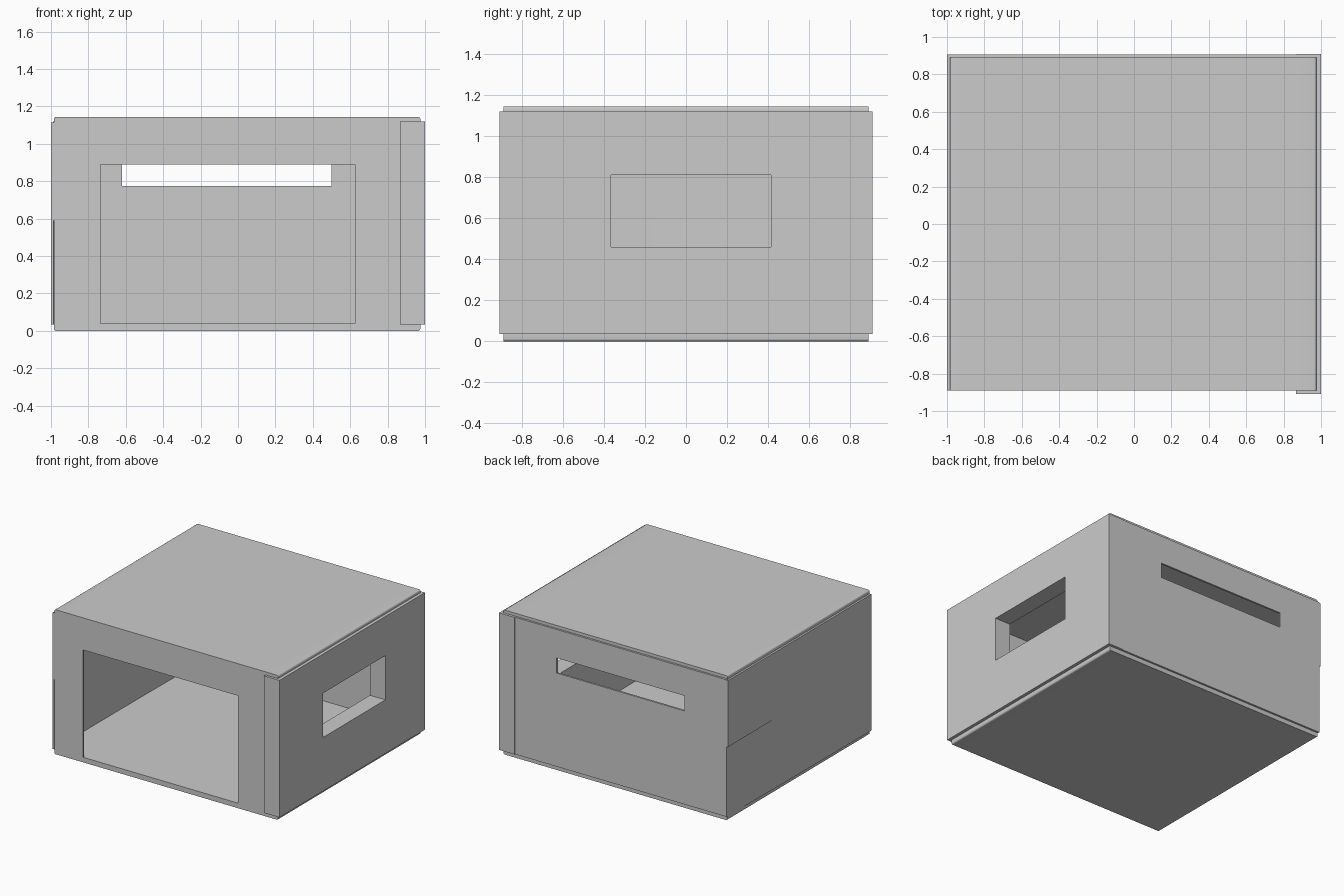
import bpy, bmesh
from mathutils import Vector

if "Cube" in bpy.data.objects:
    bpy.data.objects.remove(bpy.data.objects["Cube"])


def finish(bm, name, smooth=False):
    bmesh.ops.recalc_face_normals(bm, faces=bm.faces)
    me = bpy.data.meshes.new(name)
    bm.to_mesh(me)
    bm.free()
    ob = bpy.data.objects.new(name, me)
    bpy.context.collection.objects.link(ob)
    if smooth:
        for p in me.polygons:
            p.use_smooth = True
    return ob


def extrude(bm, vec):
    ret = bmesh.ops.extrude_face_region(bm, geom=bm.faces[:])
    moved = [v for v in ret["geom"] if isinstance(v, bmesh.types.BMVert)]
    bmesh.ops.translate(bm, verts=moved, vec=vec)


def box(name, x, y, z):
    bm = bmesh.new()
    bmesh.ops.create_cube(bm, size=1)
    for v in bm.verts:
        v.co = Vector([r[0] if c < 0 else r[1] for c, r in zip(v.co, (x, y, z))])
    return finish(bm, name)


def window_wall(name, axis, depth, us, zs):
    """Wall with a rectangular hole; us and zs hold outer, hole, hole, outer."""
    bm = bmesh.new()

    def point(u, z):
        return (depth[0], u, z) if axis == "x" else (u, depth[0], z)

    g = [[bm.verts.new(point(u, z)) for z in zs] for u in us]
    for i in range(3):
        for j in range(3):
            if (i, j) != (1, 1):
                bm.faces.new((g[i][j], g[i + 1][j], g[i + 1][j + 1], g[i][j + 1]))
    d = depth[1] - depth[0]
    extrude(bm, (d, 0, 0) if axis == "x" else (0, d, 0))
    return finish(bm, name)


# Walls with the doorway, the rear slot and the side window
window_wall("front_wall", "y", (-0.89, -0.875),
            (-0.985, -0.735, 0.625, 0.865), (0.034, 0.04, 0.89, 1.115))
window_wall("back_wall", "y", (0.89, 0.905),
            (-0.99, -0.62, 0.50, 0.865), (0.035, 0.775, 0.895, 1.12))
window_wall("right_wall", "x", (0.865, 1.0),
            (-0.91, -0.365, 0.415, 0.91), (0.035, 0.46, 0.81, 1.12))

# Left wall: flat upper panel and slightly bowed lower panel
box("left_wall_upper", (-1.0, -0.985), (-0.89, 0.905), (0.59, 1.115))
bm = bmesh.new()
outer = [(-1.0, -0.89), (-1.0, -0.62), (-0.995, 0.3), (-0.988, 0.9)]
outline = outer + [(x + 0.013, y) for x, y in reversed(outer)]
bm.faces.new([bm.verts.new((x, y, 0.035)) for x, y in outline])
extrude(bm, (0, 0, 0.555))
finish(bm, "left_wall_lower")
bpy.context.view_layer.objects.active = bpy.context.collection.objects["left_wall_lower"]
bpy.context.active_object.select_set(True)
bpy.ops.object.shade_smooth_by_angle()
bpy.context.active_object.select_set(False)

# Floor and roof: central panel with rounded edge rails on both sides
for part, z, round_z in (("floor", (0.0, 0.037), 0.0), ("roof", (1.112, 1.144), 1.144)):
    box(part + "_panel", (-0.93, 0.865), (-0.89, 0.89), z)
    for side, x, outer_x in (("left", (-0.985, -0.93), -0.985),
                             ("right", (0.865, 0.975), 0.975)):
        rail = box(f"{part}_{side}_rail", x, (-0.89, 0.89), z)
        bm = bmesh.new()
        bm.from_mesh(rail.data)
        edges = [e for e in bm.edges if all(
            abs(v.co.x - outer_x) < 1e-4 and abs(v.co.z - round_z) < 1e-4 for v in e.verts)]
        bmesh.ops.bevel(bm, geom=edges, offset=0.012, segments=4, profile=0.5,
                        affect="EDGES")
        bm.to_mesh(rail.data)
        bm.free()
        bpy.context.view_layer.objects.active = rail
        rail.select_set(True)
        bpy.ops.object.shade_smooth_by_angle()
        rail.select_set(False)
